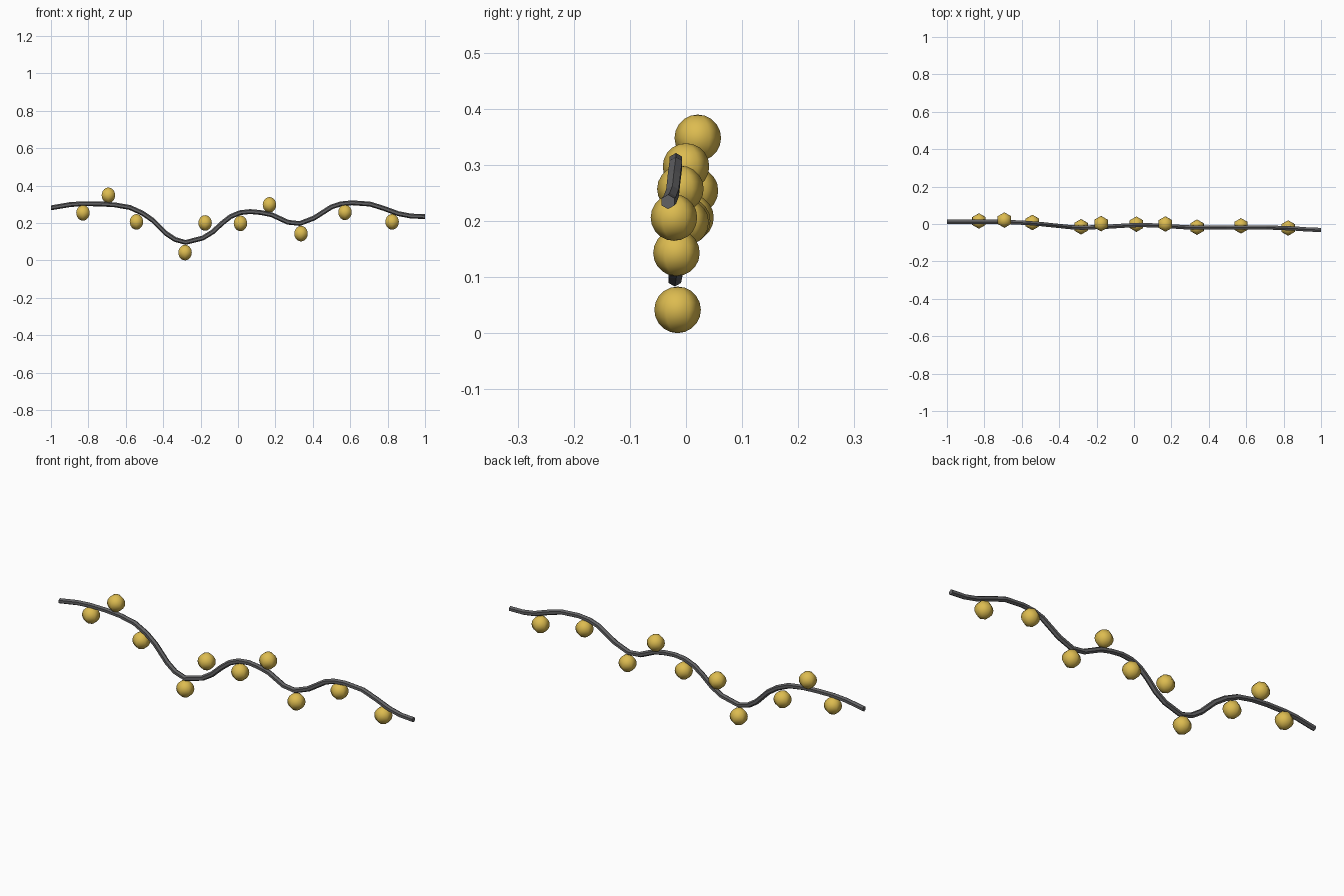
import bpy, bmesh, math
from mathutils import Vector

if "Cube" in bpy.data.objects:
    bpy.data.objects.remove(bpy.data.objects["Cube"])

def material(name, rgb):
    m = bpy.data.materials.new(name)
    m.diffuse_color = (*rgb, 1)
    m.use_nodes = True
    m.node_tree.nodes["Principled BSDF"].inputs["Base Color"].default_value = m.diffuse_color
    return m

def finish(bm, name, mat):
    bmesh.ops.recalc_face_normals(bm, faces=bm.faces)
    me = bpy.data.meshes.new(name)
    bm.to_mesh(me)
    bm.free()
    me.materials.append(mat)
    ob = bpy.data.objects.new(name, me)
    bpy.context.collection.objects.link(ob)
    return ob

gold = material("gold", (0.72, 0.5, 0.08))
dark = material("dark_grey", (0.12, 0.12, 0.125))

# Sagging cable: six-sided tube swept along a path
path = [(-1, .012, .281), (-.90, .012, .298), (-.83, .012, .303), (-.74, .012, .302),
        (-.66, .010, .297), (-.578, .006, .283), (-.51, .001, .252), (-.455, -.005, .214),
        (-.385, -.012, .144), (-.337, -.017, .112), (-.28, -.020, .096), (-.187, -.016, .120),
        (-.134, -.014, .153), (-.086, -.011, .198), (-.04, -.008, .234), (.01, -.006, .255),
        (.064, -.006, .261), (.12, -.008, .256), (.18, -.011, .244), (.267, -.017, .204),
        (.33, -.019, .197), (.406, -.019, .226), (.50, -.018, .286), (.55, -.018, .302),
        (.61, -.018, .308), (.706, -.018, .301), (.78, -.021, .278), (.856, -.024, .250),
        (.925, -.029, .237), (1, -.032, .234)]
pts = [Vector(p) for p in path]
SIDES, R = 6, 0.013
bm = bmesh.new()
rings = []
for i, p in enumerate(pts):
    t = (pts[min(i + 1, len(pts) - 1)] - pts[max(i - 1, 0)]).normalized()
    if i in (0, len(pts) - 1):
        t = Vector((1, 0, 0))
    side = Vector((0, 0, 1)).cross(t).normalized()
    up = t.cross(side)
    angles = [2 * math.pi * k / SIDES for k in range(SIDES)]
    rings.append([bm.verts.new(p + R * (up * math.cos(a) + side * math.sin(a))) for a in angles])
for a, b in zip(rings, rings[1:]):
    for k in range(SIDES):
        j = (k + 1) % SIDES
        f = bm.faces.new((a[k], a[j], b[j], b[k]))
bm.faces.new(rings[0])
bm.faces.new(rings[-1])
finish(bm, "cable", dark)

# Bulbs: six-segment balls above and below the cable
bulbs = [(-.829, .016, .254), (-.693, .021, .348), (-.543, .008, .206), (-.283, -.015, .0415),
         (-.176, .002, .20), (.013, -.001, .198), (.168, 0, .297), (.337, -.017, .143),
         (.572, -.010, .257), (.824, -.0215, .206)]
for n, pos in enumerate(bulbs, 1):
    bm = bmesh.new()
    bmesh.ops.create_uvsphere(bm, u_segments=6, v_segments=10, radius=0.0415)
    ob = finish(bm, f"bulb_{n}", gold)
    ob.location = pos
    ob.data.shade_smooth()
